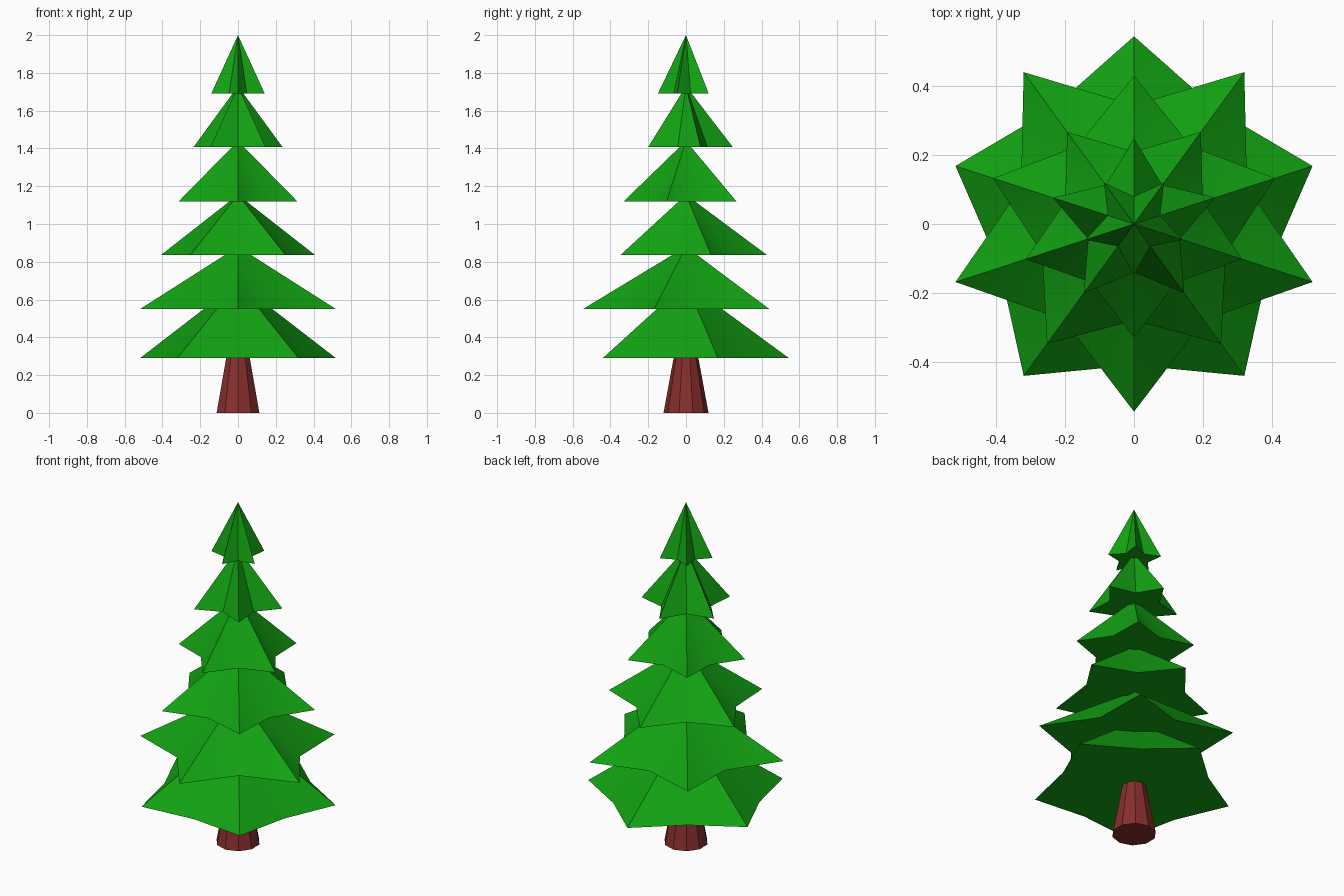
import bpy, bmesh, math

if "Cube" in bpy.data.objects:
    bpy.data.objects.remove(bpy.data.objects["Cube"])

def material(name, color):
    m = bpy.data.materials.new(name)
    m.diffuse_color = (*color, 1)
    m.use_nodes = True
    m.node_tree.nodes["Principled BSDF"].inputs["Base Color"].default_value = m.diffuse_color
    return m

green = material("needles", (0.006, 0.36, 0.006))
brown = material("bark", (0.24, 0.028, 0.026))

def finish(name, bm, mat):
    bmesh.ops.recalc_face_normals(bm, faces=bm.faces)
    me = bpy.data.meshes.new(name)
    bm.to_mesh(me)
    bm.free()
    ob = bpy.data.objects.new(name, me)
    bpy.context.collection.objects.link(ob)
    me.materials.append(mat)
    bpy.ops.object.select_all(action='DESELECT')
    ob.select_set(True)
    bpy.context.view_layer.objects.active = ob
    bpy.ops.object.shade_smooth_by_angle(angle=math.radians(30))

def star_cone(name, base, apex, r_tip, r_notch, start):
    """Five-pointed star base rising to a single apex."""
    bm = bmesh.new()
    ring = []
    for i in range(10):
        r = r_notch if i % 2 else r_tip
        a = start + i * math.pi / 5
        ring.append(bm.verts.new((r * math.cos(a), r * math.sin(a), base)))
    top = bm.verts.new((0, 0, apex))
    for i in range(10):
        bm.faces.new((ring[i], ring[(i + 1) % 10], top))
    bm.faces.new(ring[::-1])
    finish(name, bm, green)

# Branch tiers, bottom to top: base z, apex z, tip radius, notch radius
tiers = [
    (0.29, 0.69, 0.545, 0.41),
    (0.55, 0.88, 0.545, 0.345),
    (0.835, 1.155, 0.43, 0.28),
    (1.12, 1.44, 0.33, 0.21),
    (1.407, 1.73, 0.248, 0.14),
    (1.692, 2.0, 0.148, 0.08),
]
# Alternate tiers point to the back and to the front
for i, tier in enumerate(tiers):
    star_cone(f"branch_tier_{i + 1}", *tier, math.pi / 2 * (-1 if i % 2 else 1))

# Tapered ten-sided trunk
bm = bmesh.new()
rings = [[bm.verts.new((r * math.cos(a), r * math.sin(a), z))
          for a in (math.pi / 2 + k * math.pi / 5 for k in range(10))]
         for r, z in ((0.119, 0), (0.064, 0.3))]
for k in range(10):
    n = (k + 1) % 10
    bm.faces.new((rings[0][k], rings[0][n], rings[1][n], rings[1][k]))
bm.faces.new(rings[0][::-1])
bm.faces.new(rings[1])
finish("trunk", bm, brown)
